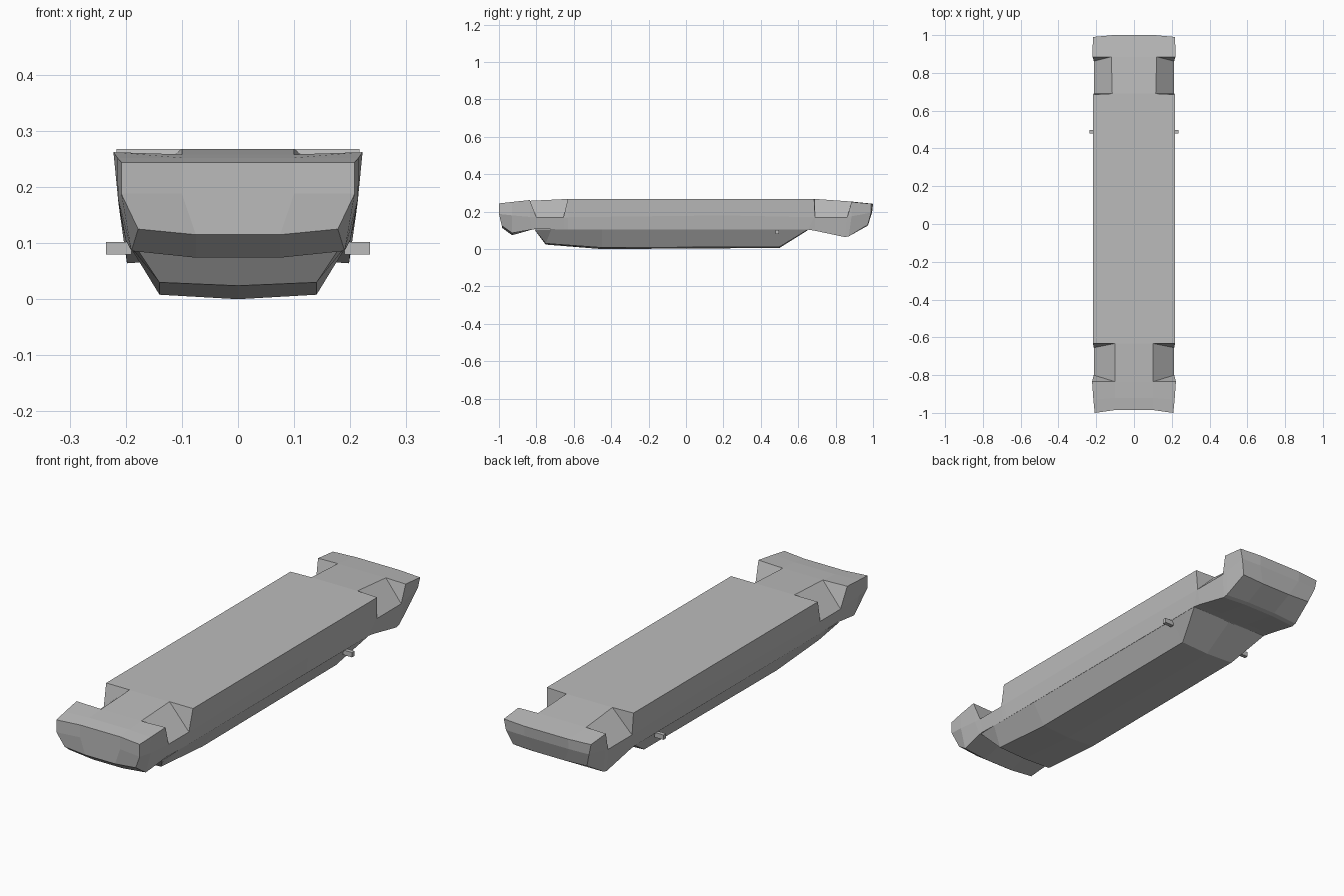
import bpy
import bmesh

cube = bpy.data.objects.get("Cube")
if cube:
    bpy.data.objects.remove(cube, do_unlink=True)

# One plain grey for every part
grey = bpy.data.materials.new("plain grey")
grey.use_nodes = True
colour = (0.5, 0.5, 0.5, 1)
grey.diffuse_color = colour
grey.node_tree.nodes["Principled BSDF"].inputs["Base Color"].default_value = colour


def finish(bm, name):
    """Weld the half mesh, turn it into an object and mirror it across x."""
    bmesh.ops.remove_doubles(bm, verts=bm.verts, dist=0.0005)
    bmesh.ops.recalc_face_normals(bm, faces=bm.faces)
    mesh = bpy.data.meshes.new(name)
    bm.to_mesh(mesh)
    bm.free()
    mesh.materials.append(grey)
    obj = bpy.data.objects.new(name, mesh)
    bpy.context.collection.objects.link(obj)
    mirror = obj.modifiers.new("mirror", "MIRROR")
    mirror.use_clip = True
    mirror.merge_threshold = 0.0005
    return obj


def loft(bm, sections):
    """Skin open half sections, which run from the top centre to the bottom centre."""
    rings = [[bm.verts.new(p) for p in s] for s in sections]
    for a, b in zip(rings, rings[1:]):
        for i in range(len(a) - 1):
            bm.faces.new((a[i], a[i + 1], b[i + 1], b[i]))
    return rings


def hull_section(y, y_in, x_in, z_in, x_out, z_out, x_mid, z_mid, y_low, x_low, z_low, z_keel):
    return [(0, y_in, z_in), (x_in, y_in, z_in), (x_out, y, z_out), (x_mid, y, z_mid),
            (x_low, y_low, z_low), (0.075, y_low, z_keel), (0, y_low, z_keel)]


def cap_end(bm, ring, y_in):
    """Close an end with an upright lip above a sloping lower band."""
    tc, ti, to, mo, lo, li, lc = ring
    mi = bm.verts.new((ti.co.x, y_in, mo.co.z))
    mc = bm.verts.new((0, y_in, mo.co.z))
    for f in ((tc, ti, mi, mc), (ti, to, mo, mi), (mc, mi, li, lc), (mi, mo, lo, li)):
        bm.faces.new(f)


# Hull: the lowered outer edges form the four wedge notches
hull_stations = [
    (-1, -0.985, 0.1, 0.244, 0.208, 0.244, 0.208, 0.188, -0.985, 0.178, 0.125, 0.115),
    (-0.93, -0.92, 0.1, 0.252, 0.215, 0.252, 0.214, 0.18, -0.93, 0.19, 0.086, 0.074),
    (-0.835, -0.835, 0.1, 0.258, 0.222, 0.262, 0.213, 0.172, -0.82, 0.2, 0.105, 0.105),
    (-0.8, -0.835, 0.1, 0.258, 0.213, 0.17, 0.213, 0.17, -0.8, 0.2, 0.108, 0.108),
    (-0.655, -0.632, 0.1, 0.268, 0.213, 0.17, 0.213, 0.17, -0.655, 0.2, 0.105, 0.105),
    (-0.632, -0.632, 0.1, 0.268, 0.217, 0.268, 0.213, 0.17, -0.632, 0.2, 0.105, 0.105),
    (0.2, 0.2, 0.11, 0.268, 0.217, 0.268, 0.209, 0.18, 0.2, 0.2, 0.104, 0.104),
    (0.685, 0.69, 0.115, 0.268, 0.217, 0.268, 0.213, 0.17, 0.65, 0.2, 0.104, 0.104),
    (0.69, 0.69, 0.115, 0.268, 0.213, 0.17, 0.213, 0.17, 0.69, 0.2, 0.098, 0.098),
    (0.862, 0.885, 0.12, 0.254, 0.213, 0.17, 0.213, 0.17, 0.85, 0.198, 0.064, 0.072),
    (0.885, 0.885, 0.12, 0.254, 0.219, 0.252, 0.213, 0.175, 0.87, 0.197, 0.068, 0.076),
    (0.99, 1, 0.11, 0.242, 0.218, 0.242, 0.208, 0.195, 0.972, 0.185, 0.13, 0.125),
]
bm = bmesh.new()
rings = loft(bm, [hull_section(*s) for s in hull_stations])
cap_end(bm, rings[0], -0.985)
cap_end(bm, rings[-1], 0.995)
finish(bm, "hull")

# Belly: shallow tapered keel under the hull
belly_stations = [
    (-0.81, -0.81, 0.19, 0.105, 0.104, 0.104),
    (-0.72, -0.75, 0.14, 0.03, 0.024, 0.106),
    (-0.45, -0.45, 0.14, 0.008, 0, 0.106),
    (0.5, 0.5, 0.14, 0.012, 0.006, 0.106),
    (0.65, 0.65, 0.199, 0.103, 0.1, 0.106),
]
bm = bmesh.new()
loft(bm, [[(0, y_top, z_top), (0.2, y_top, z_top), (x_edge, y, z_edge), (0, y, z_keel)]
          for y_top, y, x_edge, z_edge, z_keel, z_top in belly_stations])
finish(bm, "belly")

# Small side pegs near the back
bm = bmesh.new()
bmesh.ops.create_cube(bm, size=1)
bmesh.ops.scale(bm, vec=(0.045, 0.018, 0.022), verts=bm.verts)
bmesh.ops.translate(bm, vec=(0.2125, 0.488, 0.091), verts=bm.verts)
finish(bm, "side_pegs")
